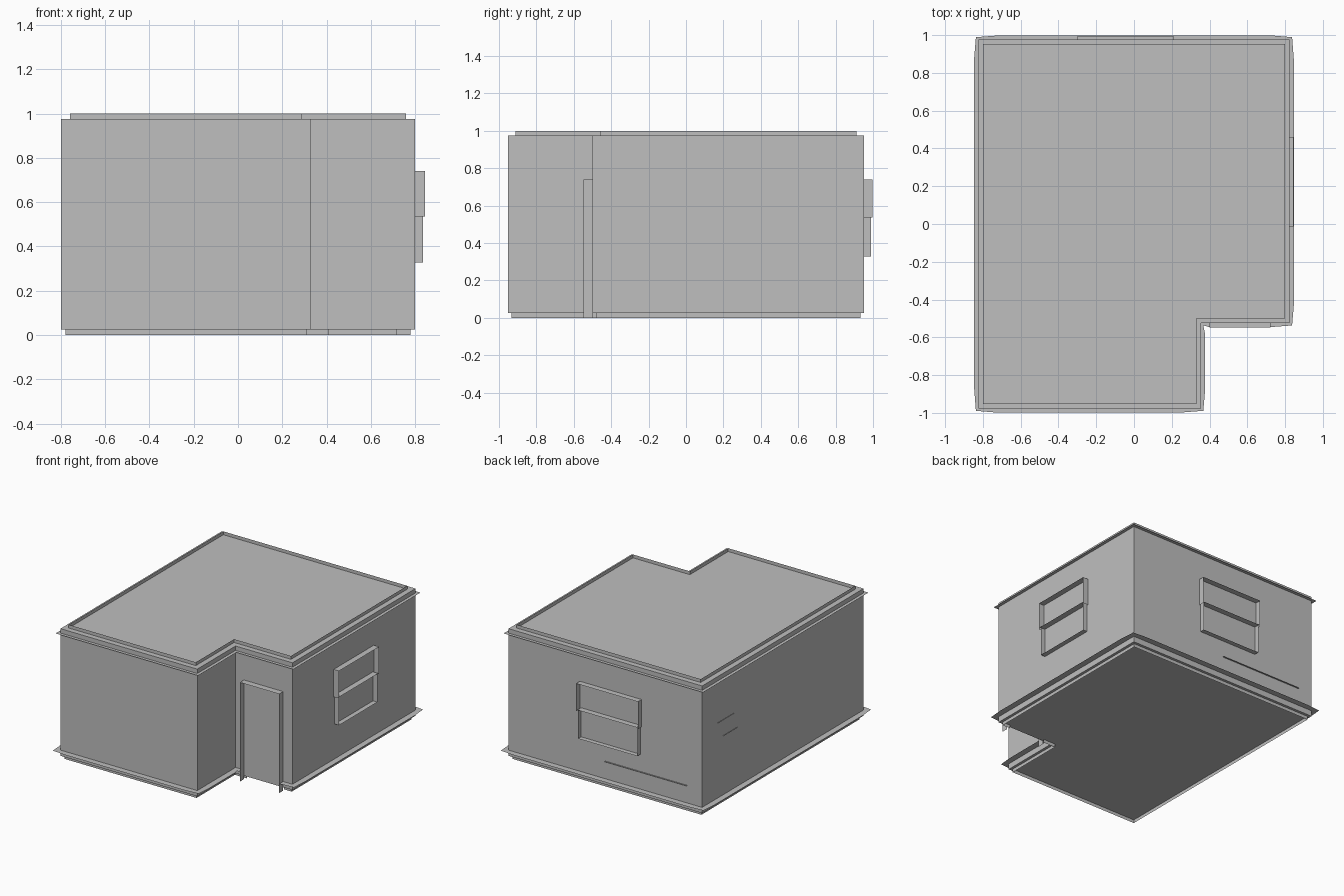
import bpy
from mathutils import Vector

if "Cube" in bpy.data.objects:
    bpy.data.objects.remove(bpy.data.objects["Cube"])

grey = bpy.data.materials.new("plain grey")
grey.diffuse_color = (0.52, 0.52, 0.52, 1)
grey.use_nodes = True
grey.node_tree.nodes["Principled BSDF"].inputs["Base Color"].default_value = grey.diffuse_color

# L-shaped wall outline, counter-clockwise
PLAN = [Vector(p) for p in [(-.80, -.952), (.33, -.952), (.33, -.50),
                            (.80, -.50), (.80, .952), (-.80, .952)]]
N = len(PLAN)
DOOR_EDGE = 2


def make(name, faces):
    """Object from a list of polygons given as 3D points."""
    verts, polys = [], []
    for f in faces:
        polys.append(range(len(verts), len(verts) + len(f)))
        verts += [tuple(p) for p in f]
    mesh = bpy.data.meshes.new(name)
    mesh.from_pydata(verts, [], [list(p) for p in polys])
    mesh.materials.append(grey)
    ob = bpy.data.objects.new(name, mesh)
    bpy.context.collection.objects.link(ob)
    return ob


def edge_dir(i):
    return (PLAN[(i + 1) % N] - PLAN[i % N]).normalized()


def outward(i):
    d = edge_dir(i)
    return Vector((d.y, -d.x))


def offset(dist):
    """Outline moved outward by dist (all corners are right angles)."""
    return [PLAN[i] + (outward(i - 1 + N) + outward(i)) * dist for i in range(N)]


def at(p, z):
    return (p.x, p.y, z)


def upright(path, z0, z1):
    return [[at(path[i], z0), at(path[(i + 1) % N], z0),
             at(path[(i + 1) % N], z1), at(path[i], z1)] for i in range(N)]


# Room shell: walls, roof and floor
make("walls", upright(PLAN, .025, .975))
make("roof", [[at(p, .975) for p in PLAN]])
make("floor", [[at(p, .025) for p in reversed(PLAN)]])

# Upright lip standing on the roof, inset from the walls
make("roof_lip", upright(offset(-.04), .975, 1.0))

# Upright lip under the floor, interrupted at the doorway
base = offset(-.02)
strips = upright(base, 0, .025)
del strips[DOOR_EDGE]
for x0, x1 in ((base[2].x, .41), (.715, base[3].x)):
    y = base[2].y
    strips.append([(x0, y, 0), (x1, y, 0), (x1, y, .025), (x0, y, .025)])
make("floor_lip", strips)

# Thin crown ledge around the top of the walls
crown = offset(.024)
make("crown_ledge", [[at(PLAN[i], .942), at(crown[i], .942),
                      at(crown[(i + 1) % N], .942), at(PLAN[(i + 1) % N], .942)]
                     for i in range(N)])

# Thin skirting ledge, slightly drawn in at its corners and open at the door
corner = offset(.037)
ledge = []
for i in range(N):
    a, b, d, n = PLAN[i], PLAN[(i + 1) % N], edge_dir(i), outward(i)
    inner = [a, a + d * .07, b - d * .08, b]
    outer = [corner[i], inner[1] + n * .046, inner[2] + n * .046, corner[(i + 1) % N]]
    for k in range(3):
        if i == DOOR_EDGE and k == 1:
            continue
        ledge.append([at(inner[k], .068), at(outer[k], .068),
                      at(outer[k + 1], .068), at(inner[k + 1], .068)])
make("skirting_ledge", ledge)


def fins(wall, depth, segments):
    """Thin reveals standing out from a wall along (u, z) segments."""
    out = []
    for (u0, z0), (u1, z1) in segments:
        def pt(u, z, d):
            return {"right": (.80 + d, u, z), "back": (u, .952 + d, z),
                    "left": (-.80 - d, u, z), "porch": (u, -.50 - d, z)}[wall]
        out.append([pt(u0, z0, 0), pt(u1, z1, 0), pt(u1, z1, depth), pt(u0, z0, depth)])
    return out


def chain(pts, closed=False):
    return list(zip(pts, pts[1:] + pts[:1] if closed else pts[1:]))


# Sash windows: lower reveal and a slightly wider upper reveal
for wall, u0, u1 in (("right", -.003, .45), ("back", -.29, .20)):
    lower = chain([(u0, .545), (u0, .328), (u1, .328), (u1, .545)])
    upper = chain([(u0 - .01, .535), (u0 - .01, .74), (u1 + .01, .74),
                   (u1 + .01, .535)])
    bar = [((u0, .545), (u1, .545))]
    make(wall + "_window_lower", fins(wall, .036, lower))
    make(wall + "_window_upper", fins(wall, .044, upper))
    make(wall + "_window_bar", fins(wall, .044, bar))

# Door reveal in the notch
make("door_reveal", fins("porch", .048, chain([(.40, 0), (.40, .74), (.723, .74), (.723, 0)])))

# Small wall details: rail under the back window, two slots on the left wall
make("back_rail", fins("back", .012, [((-.68, .20), (0, .20))]))
make("left_slots", fins("left", .004, [((.58, .63), (.77, .63)), ((.54, .51), (.71, .51))]))
